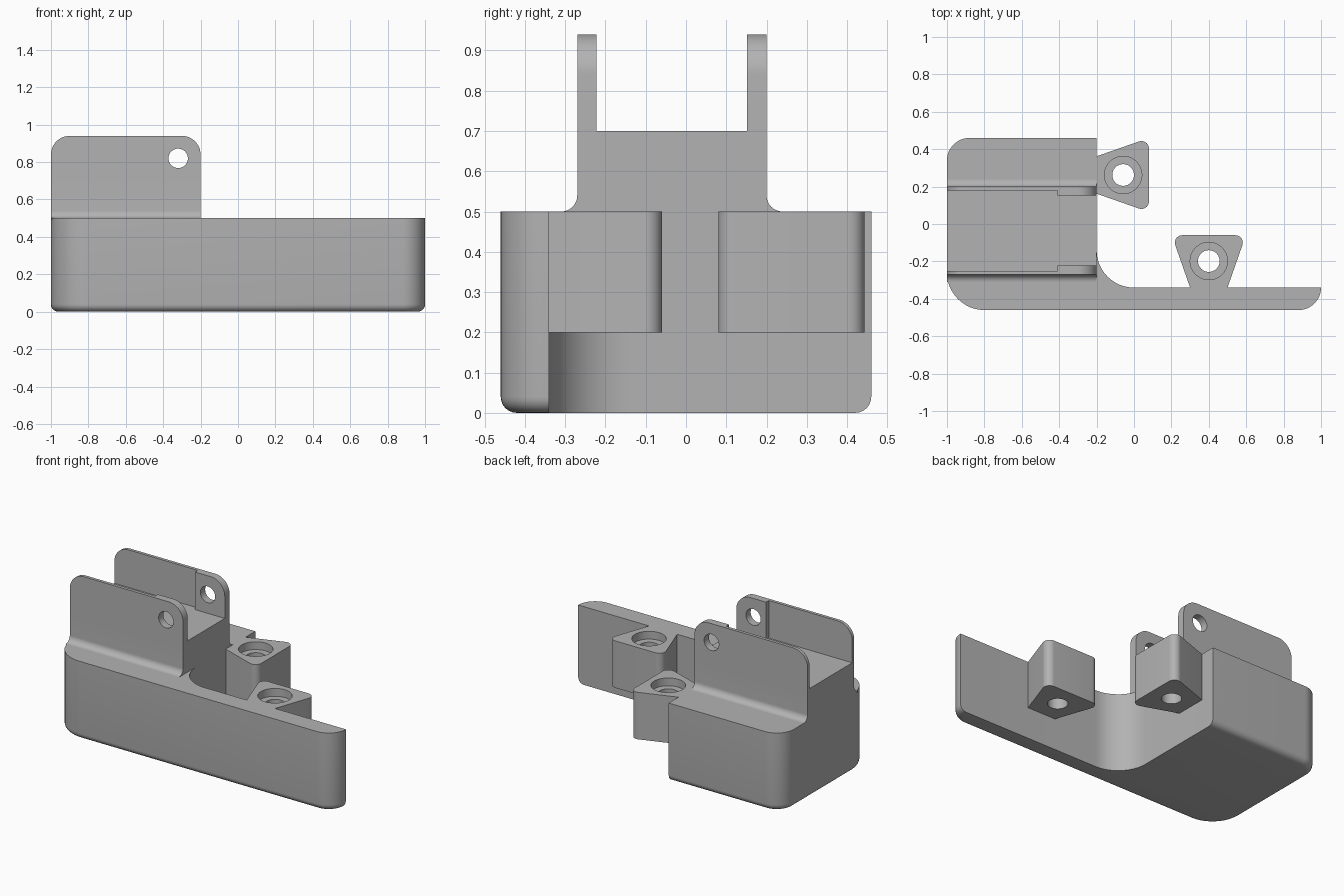
import bpy, bmesh, math
from mathutils import Vector, Matrix

cube = bpy.data.objects.get("Cube")
if cube:
    bpy.data.objects.remove(cube)

grey = bpy.data.materials.new("plain grey")
grey.use_nodes = True
grey.diffuse_color = (0.45, 0.45, 0.45, 1)
grey.node_tree.nodes["Principled BSDF"].inputs["Base Color"].default_value = grey.diffuse_color


def rounded(corners, steps=12):
    """Outline from (u, v, radius) corners, with arcs where the radius is set."""
    pts = []
    for i, (u, v, r) in enumerate(corners):
        p = Vector((u, v))
        if r:
            a = (Vector(corners[i - 1][:2]) - p).normalized()
            b = (Vector(corners[(i + 1) % len(corners)][:2]) - p).normalized()
            half = a.angle(b) / 2
            centre = p + (a + b).normalized() * r / math.sin(half)
            start = p + a * r / math.tan(half) - centre
            end = p + b * r / math.tan(half) - centre
            turn = start.angle_signed(end)
            arc = [centre + Matrix.Rotation(-turn * k / steps, 2) @ start
                   for k in range(steps + 1)]
        else:
            arc = [p]
        pts += [q for q in arc if not pts or (q - pts[-1]).length > 1e-4]
    return pts


def prism(name, outline, low, high, axis="z", bevel_rule=None):
    """Extrude an outline along an axis, optionally rounding chosen edges."""
    place = {"x": lambda u, v, t: (t, u, v),
             "y": lambda u, v, t: (u, t, v),
             "z": lambda u, v, t: (u, v, t)}[axis]
    bm = bmesh.new()
    face = bm.faces.new([bm.verts.new(place(p.x, p.y, low)) for p in outline])
    ext = bmesh.ops.extrude_face_region(bm, geom=[face])
    moved = [g for g in ext["geom"] if isinstance(g, bmesh.types.BMVert)]
    bmesh.ops.translate(bm, verts=moved, vec=place(0, 0, high - low))
    if not any(f for f in bm.faces if f == face):
        bm.faces.new([v for v in bm.verts if v not in moved])
    bmesh.ops.recalc_face_normals(bm, faces=bm.faces)
    if bevel_rule:
        edges = [e for e in bm.edges if bevel_rule(e)]
        bmesh.ops.bevel(bm, geom=edges, offset=0.04, segments=6,
                        profile=0.5, affect="EDGES", clamp_overlap=False)
    mesh = bpy.data.meshes.new(name)
    bm.to_mesh(mesh)
    bm.free()
    mesh.materials.append(grey)
    obj = bpy.data.objects.new(name, mesh)
    bpy.context.collection.objects.link(obj)
    return obj


def activate(obj):
    bpy.ops.object.select_all(action="DESELECT")
    obj.select_set(True)
    bpy.context.view_layer.objects.active = obj


def drill(obj, u, v, radius, low, high, axis):
    circle = [Vector((u + radius * math.cos(k * math.tau / 40),
                      v + radius * math.sin(k * math.tau / 40))) for k in range(40)]
    cutter = prism("hole_cutter", circle, low, high, axis)
    cutter.hide_render = True
    mod = obj.modifiers.new("hole", "BOOLEAN")
    mod.operation, mod.solver, mod.object = "DIFFERENCE", "EXACT", cutter
    activate(obj)
    bpy.ops.object.modifier_apply(modifier=mod.name)
    bpy.data.objects.remove(cutter)


def finish(obj):
    activate(obj)
    bpy.ops.object.shade_smooth_by_angle(angle=math.radians(30))


# L-shaped base with a rounded outer bottom edge
def outer_bottom(e):
    a, b = (v.co for v in e.verts)
    mid = (a + b) / 2
    inner = (mid.x > -0.21 and mid.y > -0.35 and mid.x < 0.99)
    return max(a.z, b.z) < 0.001 and not inner


base = prism("base", rounded([
    (-1, -0.46, 0.2), (1, -0.46, 0.12), (1, -0.34, 0), (-0.2, -0.34, 0.2),
    (-0.2, 0.46, 0), (-1, 0.46, 0.12)]), 0, 0.5, "z", outer_bottom)
finish(base)

# Raised cradle with flared feet
cradle = prism("cradle", rounded([
    (-0.31, 0.49, 0), (-0.31, 0.5, 0), (-0.27, 0.5, 0.04), (-0.27, 0.7, 0),
    (0.2, 0.7, 0), (0.2, 0.5, 0.04), (0.24, 0.5, 0), (0.24, 0.49, 0)]),
    -1, -0.2, "x")
finish(cradle)

# Side walls, each with a thicker drilled lug on its inner face
wall_shape = rounded([(-1, 0.7, 0), (-0.2, 0.7, 0), (-0.2, 0.94, 0.1), (-1, 0.94, 0.1)])
lug_shape = rounded([(-0.41, 0.7, 0), (-0.2, 0.7, 0), (-0.2, 0.94, 0.1), (-0.41, 0.94, 0)])
for side, outer, inward in (("front", -0.27, 1), ("back", 0.2, -1)):
    step, face = outer + 0.02 * inward, outer + 0.048 * inward
    wall = prism(side + "_wall", wall_shape, min(outer, step), max(outer, step), "y")
    lug = prism(side + "_lug", lug_shape, min(step, face), max(step, face), "y")
    for part in (wall, lug):
        drill(part, -0.32, 0.82, 0.052, outer - 0.1, outer + 0.1, "y")
        finish(part)

# Tapered screw bosses with counterbored holes
boss_shape = rounded([(-0.1, 0, 0), (0.1, 0, 0), (0.198, 0.28, 0.04), (-0.198, 0.28, 0.04)])
for name, x, y, turn in (("arm_boss", 0.4, -0.34, 0), ("block_boss", -0.2, 0.262, -90)):
    boss = prism(name, boss_shape, 0.2, 0.5)
    drill(boss, 0, 0.142, 0.058, 0.1, 0.6, "z")
    drill(boss, 0, 0.142, 0.1, 0.45, 0.6, "z")
    finish(boss)
    boss.location = (x, y, 0)
    boss.rotation_euler.z = math.radians(turn)
